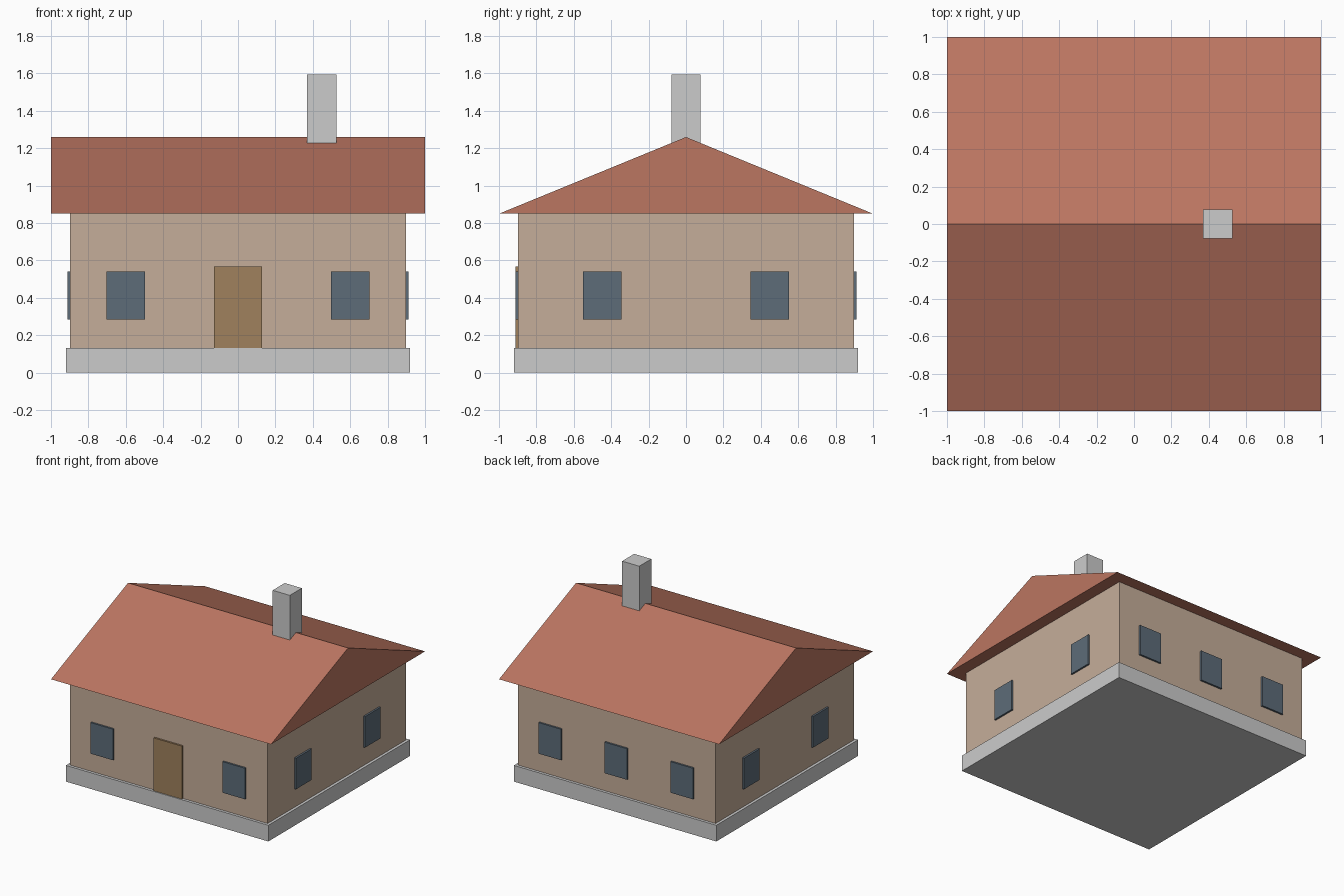
import bpy, bmesh

if "Cube" in bpy.data.objects:
    bpy.data.objects.remove(bpy.data.objects["Cube"])


def material(name, rgb):
    m = bpy.data.materials.new(name)
    m.diffuse_color = (*rgb, 1)
    m.use_nodes = True
    m.node_tree.nodes["Principled BSDF"].inputs["Base Color"].default_value = m.diffuse_color
    return m


WALL = material("plaster", (0.56, 0.42, 0.32))
ROOF = material("roof_tile", (0.50, 0.18, 0.12))
GLASS = material("glass", (0.11, 0.15, 0.19))
WOOD = material("wood", (0.35, 0.22, 0.11))


def finish(name, bm, mat=None):
    mesh = bpy.data.meshes.new(name)
    bmesh.ops.recalc_face_normals(bm, faces=bm.faces)
    bm.to_mesh(mesh)
    bm.free()
    if mat:
        mesh.materials.append(mat)
    obj = bpy.data.objects.new(name, mesh)
    bpy.context.collection.objects.link(obj)
    return obj


def box(name, lo, hi, mat=None):
    bm = bmesh.new()
    bmesh.ops.create_cube(bm, size=1)
    for v in bm.verts:
        v.co = [h if c > 0 else l for c, l, h in zip(v.co, lo, hi)]
    return finish(name, bm, mat)


# Plinth and walls
W, OUT = 0.897, 0.912
box("foundation", (-0.92, -0.92, 0), (0.92, 0.92, 0.133))
box("walls", (-W, -W, 0.133), (W, W, 0.85), WALL)

# Gable roof: triangle profile extruded along x
bm = bmesh.new()
profile = [bm.verts.new((-1, y, z)) for y, z in ((-1, 0.85), (1, 0.85), (0, 1.26))]
end = bm.faces.new(profile)
ext = bmesh.ops.extrude_face_region(bm, geom=[end], use_keep_orig=True)
bmesh.ops.translate(bm, vec=(2, 0, 0),
                    verts=[g for g in ext["geom"] if isinstance(g, bmesh.types.BMVert)])
finish("roof", bm, ROOF)

# Chimney sunk into the ridge
box("chimney", (0.37, -0.078, 1.19), (0.526, 0.078, 1.595))

# Front door
box("door", (-0.128, -OUT, 0.133), (0.128, -W + 0.015, 0.568), WOOD)

# Windows: two in front, three at the back, two on each side
HALF, Z0, Z1 = 0.102, 0.285, 0.54
for side, label, places in ((-1, "front", (-0.6, 0.6)), (1, "back", (-0.6, 0, 0.6))):
    y0, y1 = sorted((side * (W - 0.015), side * OUT))
    for i, x in enumerate(places):
        box(f"{label}_window_{i + 1}", (x - HALF, y0, Z0), (x + HALF, y1, Z1), GLASS)
for side, label in ((-1, "left"), (1, "right")):
    x0, x1 = sorted((side * (W - 0.015), side * OUT))
    for i, y in enumerate((-0.448, 0.448)):
        box(f"{label}_window_{i + 1}", (x0, y - HALF, Z0), (x1, y + HALF, Z1), GLASS)
